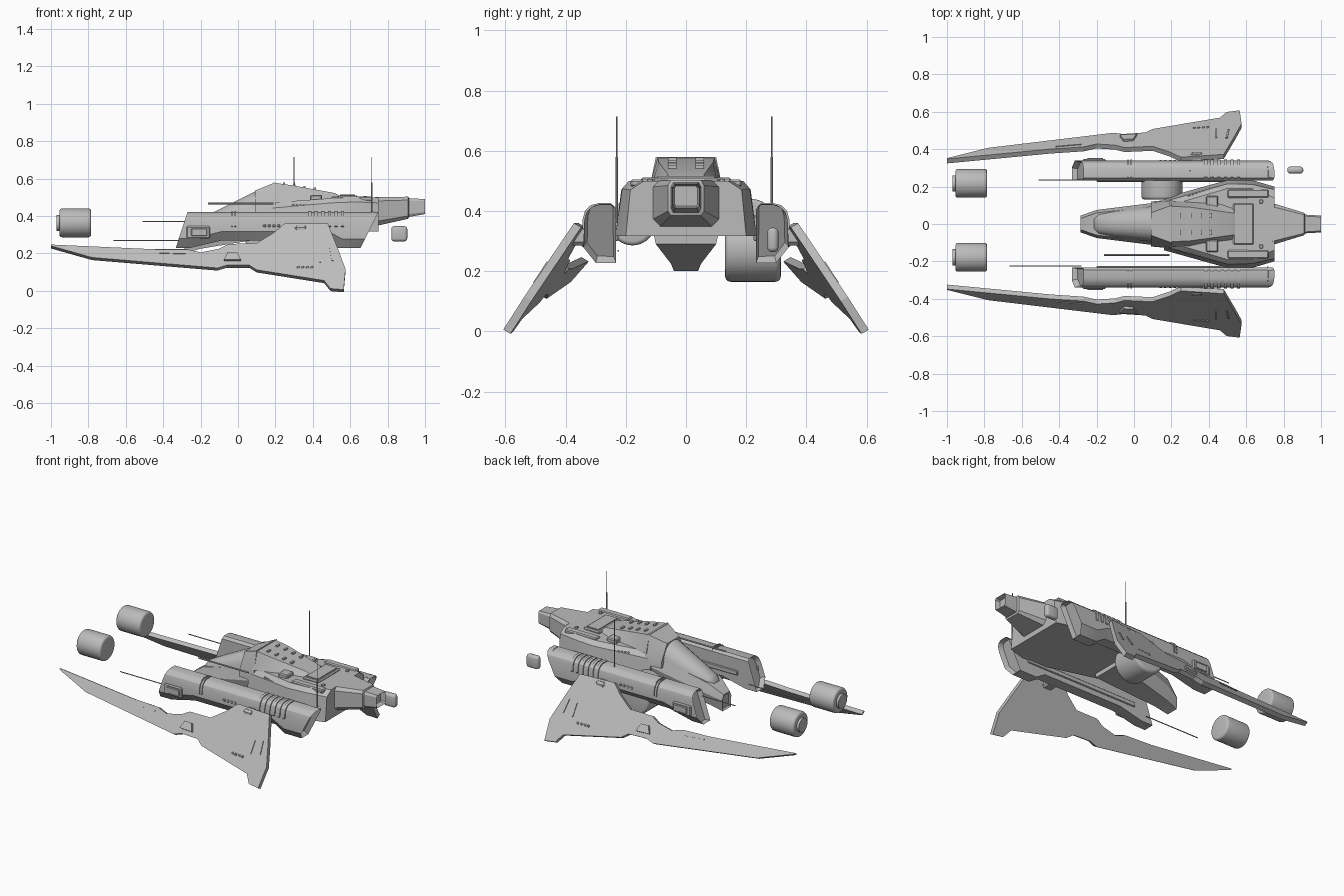
import bpy, bmesh, math
from mathutils import Vector, Matrix

if "Cube" in bpy.data.objects:
    bpy.data.objects.remove(bpy.data.objects["Cube"])

grey = bpy.data.materials.new("hull_grey")
grey.use_nodes = True
COLOUR = (0.5, 0.5, 0.5, 1)
grey.diffuse_color = COLOUR
grey.node_tree.nodes["Principled BSDF"].inputs["Base Color"].default_value = COLOUR


def finish(name, bm, angle=30):
    bmesh.ops.recalc_face_normals(bm, faces=bm.faces)
    mesh = bpy.data.meshes.new(name)
    bm.to_mesh(mesh)
    bm.free()
    mesh.materials.append(grey)
    ob = bpy.data.objects.new(name, mesh)
    bpy.context.collection.objects.link(ob)
    bpy.ops.object.select_all(action='DESELECT')
    ob.select_set(True)
    bpy.context.view_layer.objects.active = ob
    bpy.ops.object.shade_smooth_by_angle(angle=math.radians(angle))
    return ob


def loft(name, rings, inset_ends=(), inset=0.012, depth=0.03, angle=30):
    """Skin a series of equal rings, cap them, and recess chosen ends."""
    bm = bmesh.new()
    rows = [[bm.verts.new(p) for p in ring] for ring in rings]
    n = len(rows[0])
    for a, b in zip(rows, rows[1:]):
        for i in range(n):
            j = (i + 1) % n
            bm.faces.new((a[i], a[j], b[j], b[i]))
    caps = [bm.faces.new(rows[0]), bm.faces.new(rows[-1])]
    bmesh.ops.recalc_face_normals(bm, faces=bm.faces)
    for e in inset_ends:
        bmesh.ops.inset_region(bm, faces=[caps[e]], thickness=inset)
        bmesh.ops.translate(bm, verts=caps[e].verts, vec=caps[e].normal * -depth)
    return finish(name, bm, angle)


def hull(name, sections, **kw):
    """Sections are (x, half profile from top to bottom), mirrored over y."""
    return loft(name, [[(x, y, z) for y, z in p] + [(x, -y, z) for y, z in reversed(p)]
                       for x, p in sections], **kw)


def box(name, lo, hi, bevel=0.006, segments=1):
    bm = bmesh.new()
    lo, hi = Vector(lo), Vector(hi)
    bmesh.ops.create_cube(bm, size=1, matrix=Matrix.Translation((lo + hi) / 2)
                          @ Matrix.Diagonal((*(hi - lo), 1)))
    if bevel:
        bmesh.ops.bevel(bm, geom=bm.edges[:], offset=bevel, segments=segments,
                        affect='EDGES', profile=0.5)
    return finish(name, bm)


def tube(name, a, b, r, sides=32, bevel=0.0):
    bm = bmesh.new()
    a, b = Vector(a), Vector(b)
    turn = (b - a).to_track_quat('Z', 'Y').to_matrix().to_4x4()
    bmesh.ops.create_cone(bm, cap_ends=True, segments=sides, radius1=r, radius2=r,
                          depth=(b - a).length, matrix=Matrix.Translation((a + b) / 2) @ turn)
    if bevel:
        rims = [e for e in bm.edges if any(len(f.verts) > 4 for f in e.link_faces)]
        bmesh.ops.bevel(bm, geom=rims, offset=bevel, segments=4, affect='EDGES', profile=0.5)
    return finish(name, bm)


# Fuselage: drooping nose, canopy, wide body, raised spine, tapered tail
hull("nose", [
    (-.285, [(.03, .30), (.045, .27), (.04, .2)]),
    (-.2, [(.06, .36), (.075, .3), (.05, .225)]),
    (.2, [(.1, .47), (.125, .4), (.1, .29)])], inset_ends=(0,), depth=.01)


def dome(w, base, top):
    return [(w * math.sin(t), base + (top - base) * math.cos(t) ** .7)
            for t in [math.radians(d) for d in (12, 30, 48, 66, 82)]]


hull("canopy", [(-.215, dome(.035, .33, .355)), (-.19, dome(.055, .33, .39)),
                (-.1, dome(.072, .35, .437)), (.13, dome(.1, .42, .553)),
                (.2, dome(.108, .44, .572))], angle=40)
hull("canopy_frame", [(.09, [(.06, .535), (.115, .44), (.12, .4)]),
                      (.2, [(.1, .58), (.125, .46), (.13, .4)])])
hull("spine", [(.19, [(.095, .578), (.125, .47)]), (.3, [(.09, .562), (.12, .47)]),
               (.52, [(.06, .522), (.11, .47)]), (.57, [(.055, .49), (.1, .47)])])
hull("body", [(.16, [(.09, .47), (.12, .44), (.14, .317)]),
              (.5, [(.19, .495), (.215, .47), (.235, .317)]),
              (.63, [(.19, .5), (.212, .475), (.235, .317)]),
              (.75, [(.14, .5), (.185, .47), (.2, .317)])])
hull("tail", [(.73, [(.095, .5), (.115, .48), (.115, .37), (.09, .345)]),
              (.91, [(.05, .503), (.06, .485), (.06, .4), (.05, .385)]),
              (.915, [(.042, .495), (.05, .48), (.05, .41), (.042, .395)]),
              (1, [(.037, .49), (.045, .48), (.045, .42), (.037, .41)])],
     inset_ends=(1,), inset=.008)
box("roof_hatch", (.53, -.11, .49), (.64, .11, .51))
box("hatch_panel", (.545, -.095, .505), (.625, .095, .516), 0)
for i in range(4):
    x = .24 + i * .055
    for s in (-1, 1):
        box("spine_slot", (x, s * .045 - .014, .53), (x + .012, s * .045 + .014, .578 - i * .009), 0)

# Engine pods: one profile, with slanted ends and deeper ends below
def pod_ring(x, k, zb, s):
    prof = [(.232, zb), (.232, .405), (.245, .42), (.29, .42), (.313, .413), (.33, .397),
            (.338, .37), (.34, zb + .05), (.3, zb)]
    return [(x - k * (.42 - z), s * y, z) for y, z in prof]


STATIONS = [(-.27, .33, .23), (-.19, .33, .23), (-.06, .2, .268), (.5, .2, .268),
            (.62, .45, .228), (.75, .5, .228)]

# Wing plate: outline in x and z, lying on a tilted plane
WING = [(-1, .247), (-.445, .222), (-.27, .222), (-.2, .205), (-.1, .225), (-.05, .25), (.1, .255),
        (.19, .31), (.25, .36), (.48, .36), (.52, .26), (.54, .21), (.575, .115), (.565, .006),
        (.495, .012), (.46, .055), (.1, .112), (.06, .137), (-.06, .137), (-.11, .122),
        (-.78, .178), (-1, .24)]


def wing_y(x, z):
    return .574 + .066 * x - .648 * z


for s, side in ((1, "left"), (-1, "right")):
    loft("pod_" + side, [pod_ring(*st, s) for st in STATIONS], inset_ends=(0, 1))
    loft("wing_" + side, [[(x, s * (wing_y(x, z) - .024 * t), z - .014 * t) for x, z in WING]
                          for t in (0, 1)], angle=15)

    # Pod bands and cooling ribs wrapped over the outer shoulder
    arc = [(.25, .426), (.292, .426), (.317, .419), (.336, .4), (.344, .37), (.344, .345)]
    for x, w in [(-.035, .006), (-.018, .006)] + [(.375 + .035 * i, .017) for i in range(6)]:
        shell = arc + [(y - .015, z - .015) for y, z in reversed(arc)]
        loft("pod_rib", [[(x + d, s * y, z) for y, z in shell] for d in (0, w)])

    def side_box(name, x0, x1, y0, y1, z0, z1, bevel=.006):
        ya, yb = sorted((s * y0, s * y1))
        box(name, (x0, ya, z0), (x1, yb, z1), bevel)

    side_box("pod_hatch", -.275, -.15, .32, .348, .28, .345)
    side_box("pod_hatch_panel", -.25, -.165, .335, .354, .292, .333, .003)
    side_box("wing_root_box", .3, .37, .32, .385, .285, .35, .012)
    side_box("pod_inner_rail", -.2, .6, .225, .24, .3, .33, .004)
    side_box("deck_box", .385, .45, .085, .15, .475, .512)
    side_box("deck_vent", .67, .69, .11, .13, .49, .508, .003)
    side_box("shoulder_pad", .5, .72, .14, .185, .48, .505)
    for i in range(4):
        side_box("pod_port", .135 + .025 * i, .15 + .025 * i, .33, .343, .34, .355, .003)
        x, z = .315 + .024 * i, .125
        y = wing_y(x, z)
        side_box("wing_port", x, x + .014, y - .01, y + .004, z - .007, z + .007, .002)
    for i in range(7):
        x = .29 + .019 * i
        side_box("side_vent", x, x + .011, .1, .155 + .3 * (x - .29), .425, .462, 0)

    # Raised wing details
    def wing_plate(name, pts, h=.008):
        loft(name, [[(x, s * (wing_y(x, z) + .84 * t), z + .54 * t) for x, z in pts]
                    for t in (-.006, h)])

    wing_plate("wing_notch_block", [(-.075, .16), (-.055, .2), (-.005, .2), (.015, .16)], .014)
    wing_plate("wing_groove_strip", [(-.42, .2), (-.42, .207), (-.28, .203), (-.28, .196)], .004)
    wing_plate("wing_flap_strip", [(.435, .15), (.435, .22), (.445, .22), (.445, .15)], .005)
    wing_plate("wing_tip_strip", [(.5, .16), (.49, .23), (.5, .23), (.51, .16)], .005)

# Loose drums and the small block
for y in (.2175, -.178):
    tube("front_drum", (-.955, y, .363), (-.785, y, .363), .077, 40, .014)
    tube("front_drum_cap", (-.97, y, .363), (-.94, y, .363), .043, 32)
tube("belly_drum", (.15, .13, .275), (.15, .315, .275), .11, 40, .018)
box("rear_block", (.82, .27, .264), (.905, .307, .345), .015, 3)

# Guns and aerials
for name, a, b, r in [
        ("gun_left", (-.51, .235, .37), (-.25, .235, .37), .003),
        ("gun_right", (-.665, -.225, .268), (-.28, -.225, .268), .003),
        ("side_rod", (-.16, -.165, .467), (.19, -.165, .467), .005),
        ("aerial_left", (.3, .285, .41), (.3, .285, .715), .002),
        ("aerial_left_base", (.3, .285, .41), (.3, .285, .58), .004),
        ("aerial_right", (.715, -.23, .36), (.715, -.23, .715), .002),
        ("aerial_right_base", (.715, -.23, .36), (.715, -.23, .58), .004)]:
    tube(name, a, b, r, 8)
